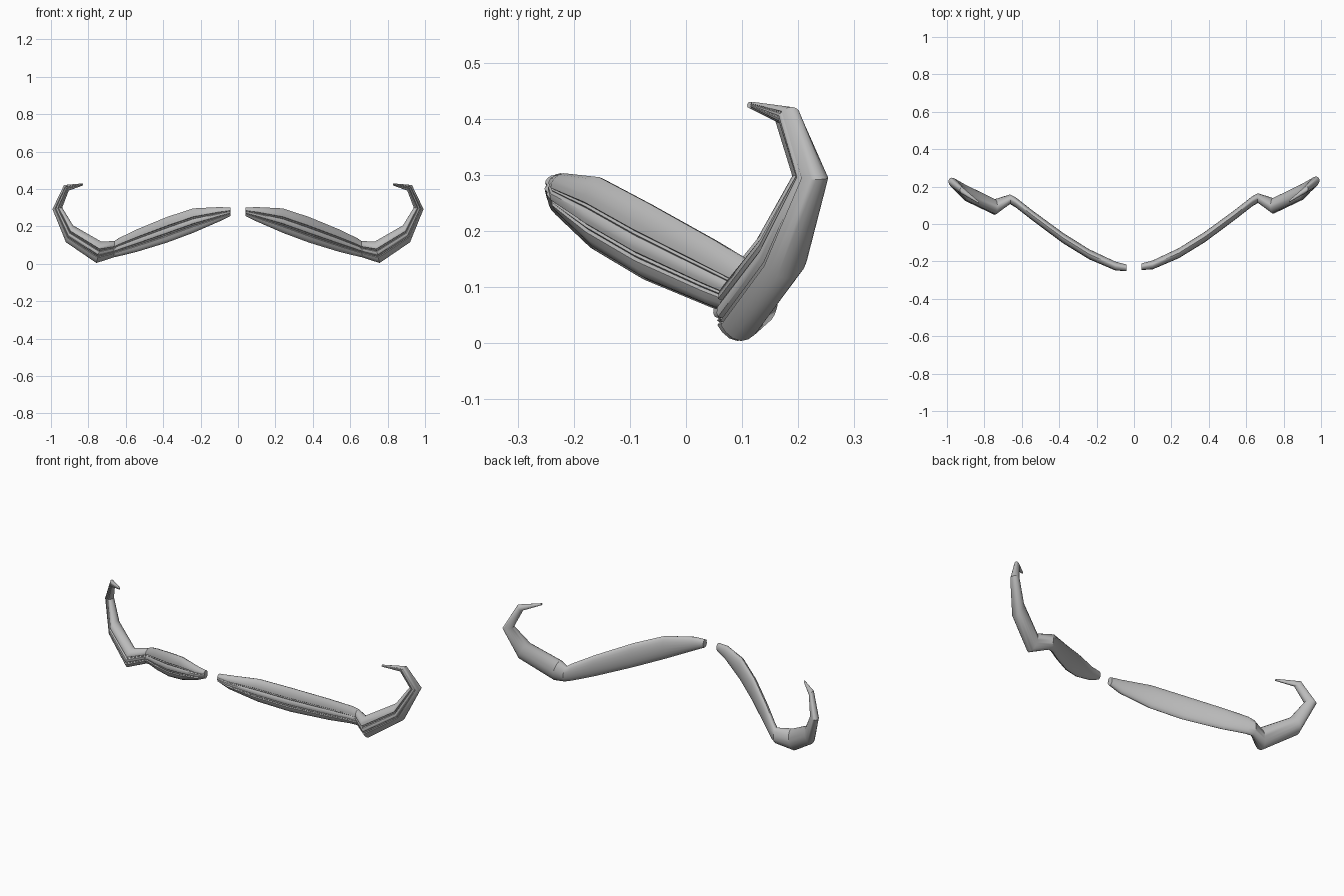
import bpy, bmesh, math
from mathutils import Vector

if "Cube" in bpy.data.objects:
    bpy.data.objects.remove(bpy.data.objects["Cube"])

hair = bpy.data.materials.new("hair grey")
hair.diffuse_color = (0.5, 0.5, 0.5, 1)
hair.use_nodes = True
hair.node_tree.nodes["Principled BSDF"].inputs["Base Color"].default_value = hair.diffuse_color

# Stations: lower/outer edge (x, y, z), upper/inner edge (x, y, z), depth along y
STATIONS = [
    ((.040, -.228, .255), (.040, -.228, .300), .034),
    ((.100, -.218, .226), (.100, -.218, .303), .046),
    ((.240, -.155, .165), (.240, -.155, .296), .052),
    ((.380, -.068, .113), (.380, -.068, .250), .054),
    ((.540, .050, .064), (.540, .050, .184), .052),
    ((.630, .120, .042), (.635, .125, .138), .052),
    ((.665, .138, .034), (.660, .140, .122), .050),
    ((.757, .098, .004), (.730, .098, .118), .082),
    ((.920, .178, .115), (.882, .170, .205), .084),
    ((.992, .233, .292), (.940, .218, .300), .054),
    ((.930, .188, .421), (.905, .180, .391), .036),
    ((.828, .120, .430), (.828, .120, .419), .010),
]

# Front profile: (position from upper to lower edge, bulge), with two grooves
FRONT = [(.03, .35), (.12, .75), (.24, .97), (.34, 1.0), (.37, .80), (.40, .92),
         (.43, .80), (.47, 1.03), (.56, 1.06), (.62, 1.0), (.65, .78), (.68, .90),
         (.71, .76), (.75, .88), (.86, .68), (.96, .36)]
# Back profile: plain rounded arc from lower to upper edge
BACK = [(.5 + .5 * math.cos(a), -math.sin(a))
        for a in (math.pi * k / 10 for k in range(11))]
PROFILE = FRONT + BACK


def moustache_half(name, side):
    bm = bmesh.new()
    rings = []
    for low, up, depth in STATIONS:
        low, up = Vector(low), Vector(up)
        ring = []
        for v, bulge in PROFILE:
            p = up.lerp(low, v)
            p.y -= bulge * depth / 2
            p.x *= side
            ring.append(bm.verts.new(p))
        rings.append(ring)
    n = len(PROFILE)
    for a, b in zip(rings, rings[1:]):
        for i in range(n):
            j = (i + 1) % n
            bm.faces.new((a[i], a[j], b[j], b[i]))
    # Closed ends
    bm.faces.new(rings[0])
    bm.faces.new(rings[-1])
    bmesh.ops.recalc_face_normals(bm, faces=bm.faces)
    mesh = bpy.data.meshes.new(name)
    bm.to_mesh(mesh)
    bm.free()
    mesh.materials.append(hair)
    ob = bpy.data.objects.new(name, mesh)
    bpy.context.collection.objects.link(ob)
    bpy.ops.object.select_all(action='DESELECT')
    ob.select_set(True)
    bpy.context.view_layer.objects.active = ob
    bpy.ops.object.shade_smooth_by_angle(angle=math.radians(40))
    return ob


moustache_half("right_moustache_half", 1)
left = moustache_half("left_moustache_half", -1)
left.location.y = -.006
